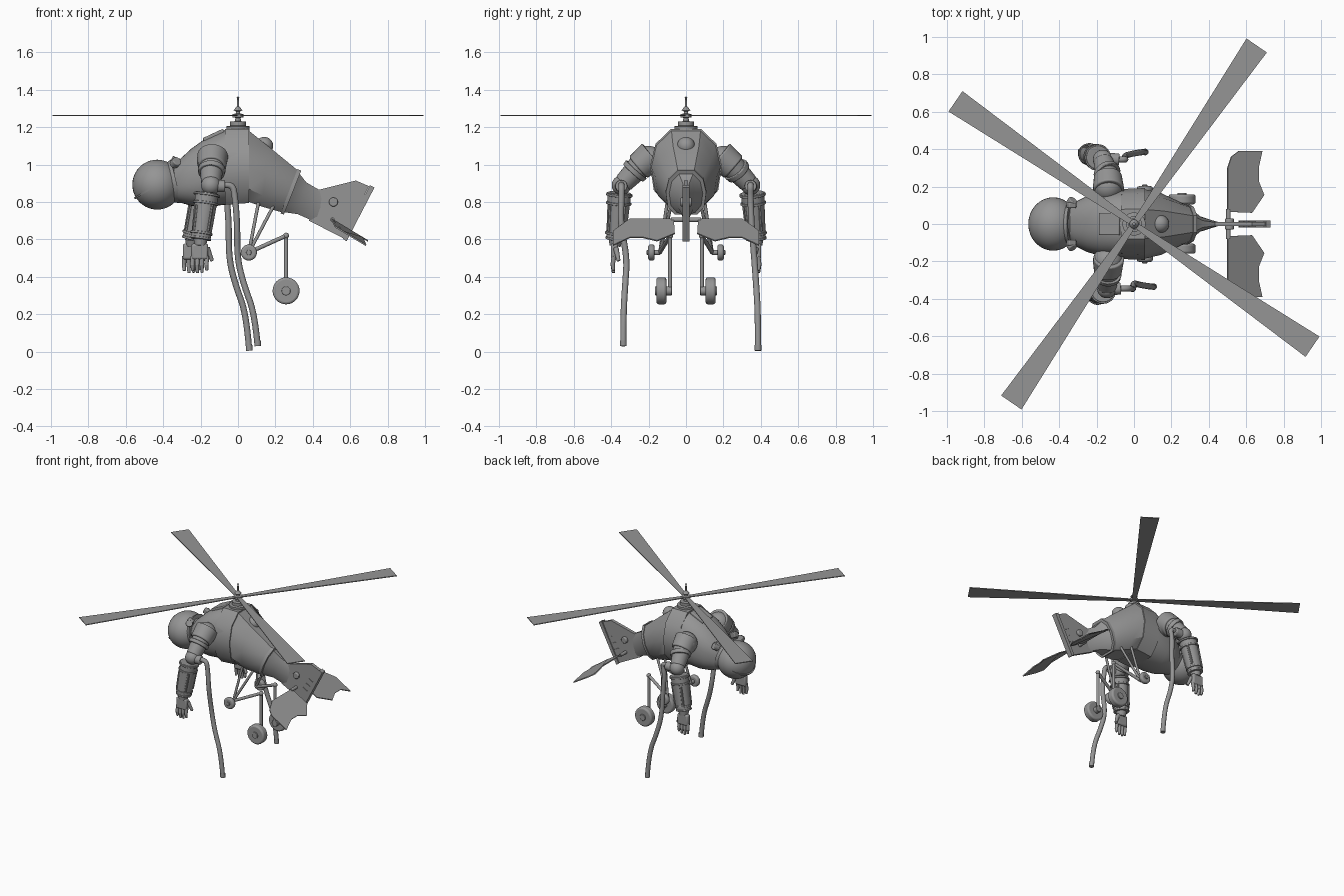
import bpy, bmesh, math
from mathutils import Vector, Matrix

old = bpy.data.objects.get("Cube")
if old:
    bpy.data.objects.remove(old, do_unlink=True)

grey = bpy.data.materials.new("plain grey")
grey.use_nodes = True
grey.diffuse_color = (0.3, 0.3, 0.3, 1)
grey.node_tree.nodes["Principled BSDF"].inputs["Base Color"].default_value = (0.3, 0.3, 0.3, 1)


def finish(name, bm, smooth=35, bevel=0):
    """Turn a bmesh into a shaded object."""
    bmesh.ops.recalc_face_normals(bm, faces=bm.faces)
    me = bpy.data.meshes.new(name)
    bm.to_mesh(me)
    bm.free()
    me.materials.append(grey)
    ob = bpy.data.objects.new(name, me)
    bpy.context.collection.objects.link(ob)
    if bevel:
        mod = ob.modifiers.new("bevel", "BEVEL")
        mod.width, mod.segments = bevel, 3
    if smooth:
        bpy.ops.object.select_all(action='DESELECT')
        ob.select_set(True)
        bpy.context.view_layer.objects.active = ob
        bpy.ops.object.shade_smooth_by_angle(angle=math.radians(smooth))
    return ob


def rod(name, p, q, r1, r2=None, segs=24, bevel=0):
    p, q = Vector(p), Vector(q)
    d = q - p
    m = Matrix.Translation((p + q) / 2) @ d.to_track_quat('Z', 'Y').to_matrix().to_4x4()
    bm = bmesh.new()
    bmesh.ops.create_cone(bm, cap_ends=True, segments=segs, radius1=r1,
                          radius2=r1 if r2 is None else r2, depth=d.length, matrix=m)
    return finish(name, bm, bevel=bevel)


def ball(name, c, r, scale=(1, 1, 1)):
    bm = bmesh.new()
    bmesh.ops.create_uvsphere(bm, u_segments=32, v_segments=20, radius=r,
                              matrix=Matrix.Translation(c) @ Matrix.Diagonal((*scale, 1)))
    return finish(name, bm)


def box(name, c, size, tilt=0, bevel=0.006):
    bm = bmesh.new()
    m = Matrix.Translation(c) @ Matrix.Rotation(tilt, 4, 'Y') @ Matrix.Diagonal((*size, 1))
    bmesh.ops.create_cube(bm, size=1, matrix=m)
    return finish(name, bm, bevel=bevel)


def plate(name, outline, offset):
    """Prism: flat outline extruded from -offset to +offset."""
    bm = bmesh.new()
    off = Vector(offset)
    f = bm.faces.new([bm.verts.new(Vector(p) - off) for p in outline])
    ext = bmesh.ops.extrude_face_region(bm, geom=[f])
    bmesh.ops.translate(bm, vec=off * 2, verts=[v for v in ext["geom"] if isinstance(v, bmesh.types.BMVert)])
    return finish(name, bm, smooth=0)


def loft(name, stations, section, smooth=35):
    """Stations: top x, top z, bottom x, bottom z, half width."""
    bm = bmesh.new()
    rings = []
    for xt, zt, xb, zb, w in stations:
        rings.append([bm.verts.new((xb + (xt - xb) * v, u * w, zb + (zt - zb) * v)) for u, v in section])
    n = len(section)
    for a, b in zip(rings, rings[1:]):
        for i in range(n):
            bm.faces.new((a[i], a[(i + 1) % n], b[(i + 1) % n], b[i]))
    bm.faces.new(rings[0])
    bm.faces.new(rings[-1])
    return finish(name, bm, smooth)


def lathe(name, x, y, profile, segs=24):
    bm = bmesh.new()
    verts = [bm.verts.new((x + r, y, z)) for r, z in profile]
    edges = [bm.edges.new(e) for e in zip(verts, verts[1:])]
    bmesh.ops.spin(bm, geom=verts + edges, cent=(x, y, 0), axis=(0, 0, 1), angle=math.tau, steps=segs, use_merge=True)
    bmesh.ops.remove_doubles(bm, verts=bm.verts, dist=0.0005)
    return finish(name, bm)


def hose(name, points, r):
    cu = bpy.data.curves.new(name, 'CURVE')
    cu.dimensions = '3D'
    cu.bevel_depth, cu.bevel_resolution, cu.use_fill_caps = r, 4, True
    sp = cu.splines.new('NURBS')
    sp.points.add(len(points) - 1)
    for pt, co in zip(sp.points, points):
        pt.co = (*co, 1)
    sp.use_endpoint_u, sp.order_u, sp.resolution_u = True, 3, 8
    cu.materials.append(grey)
    ob = bpy.data.objects.new(name, cu)
    bpy.context.collection.objects.link(ob)


# Cross sections: rounded barrel, and an octagon narrowing downwards
barrel = []
for i in range(40):
    c, s = math.cos(math.tau * i / 40), math.sin(math.tau * i / 40)
    barrel.append((math.copysign(abs(c) ** 0.85, c), 0.5 + 0.5 * math.copysign(abs(s) ** 0.85, s)))
octagon = [(0.42, 1), (0.85, 0.8), (1, 0.5), (0.9, 0.18), (0.55, 0)]
octagon += [(-u, v) for u, v in reversed(octagon)]

# Fuselage
loft("front_body", [(-.36, .97, -.36, .84, .07), (-.32, 1.02, -.32, .80, .115), (-.25, 1.085, -.25, .78, .15),
                    (-.18, 1.135, -.18, .775, .17), (-.07, 1.185, -.07, .785, .18), (.06, 1.185, .06, .8, .18)], barrel)
loft("middle_band", [(-.07, 1.19, -.07, .785, .187), (.06, 1.19, .06, .795, .192)], octagon)
loft("rear_body", [(.06, 1.18, .06, .8, .185), (.16, 1.1, .13, .775, .165), (.325, .965, .235, .745, .102)], octagon)
loft("rear_ring", [(.318, .976, .228, .74, .11), (.338, .968, .245, .732, .108)], octagon)
loft("tail_cone", [(.33, .95, .25, .745, .09), (.365, .905, .32, .735, .045), (.46, .85, .42, .69, .012)], octagon)
ball("roof_dome", (.14, 0, 1.1), .048)
box("roof_hatch", (-.13, 0, 1.155), (.12, .12, .025), math.radians(-25))

# Tail fin, rudder and stabilisers
plate("tail_fin", [(.41, 0, .86), (.63, 0, .915), (.70, 0, .885), (.565, 0, .605), (.38, 0, .7)], (0, .012, 0))
plate("rudder_edge", [(.705, 0, .89), (.73, 0, .878), (.58, 0, .59), (.56, 0, .605)], (0, .019, 0))
rod("fin_knob", (.51, -.03, .8), (.51, .03, .8), .024, bevel=.006)
rod("stabiliser_rod", (.505, -.08, .705), (.505, .08, .705), .012)
for s, side in ((1, "left"), (-1, "right")):
    outline = [(.5, .065), (.5, .3), (.52, .36), (.56, .39), (.685, .39), (.665, .3), (.665, .23), (.695, .155), (.63, .06)]
    plate(side + "_stabiliser", [(x, s * y, .715 - .6 * (x - .49) - .03 * (y > .35)) for x, y in outline], (.002, 0, .003))
    for i in range(3):
        box(side + "_fin_rib", (.58 + .025 * i, s * .013, .71 + .04 * i), (.04, .006, .005), .5, 0)

# Rotor mast and blades
lathe("rotor_mast", 0, 0, [(0, 1.17), (.062, 1.17), (.062, 1.205), (.042, 1.208), (.042, 1.23), (.016, 1.232),
                           (.014, 1.25), (.03, 1.253), (.03, 1.27), (.012, 1.273), (.012, 1.285), (.024, 1.29),
                           (.012, 1.305), (.006, 1.31), (.005, 1.355), (.008, 1.36), (0, 1.365)])
for k in range(4):
    turn = Matrix.Rotation(math.radians(55.5 + 90 * k), 3, 'Z')
    plate("rotor_blade", [turn @ Vector(p) for p in ((0, -.014, 1.262), (1.158, -.066, 1.262),
                                                     (1.158, .066, 1.262), (0, .014, 1.262))], (0, 0, .003))

# Helmet with visor rim and neck collar
ball("helmet", (-.432, 0, .893), .136, (.98, 1.05, .98))
rim = Vector((-.53, 0, .85)).normalized()
mid = Vector((-.435, 0, .893))
rod("visor_rim", mid - rim * .005, mid + rim * .005, .14, segs=48)
rod("neck_collar", (-.37, 0, .9), (-.33, 0, .91), .105, .12, 32)

for s, side in ((1, "left"), (-1, "right")):
    dx = -.045 if s > 0 else 0

    def at(x, y, z, k=0):
        return (x + dx * k, s * y, z)

    rod(side + "_collar_clamp", at(-.345, .1, 1.0), at(-.325, .13, 1.02), .025, bevel=.005)
    box(side + "_clamp_latch", at(-.335, .1, 1.02), (.045, .03, .04), .4)
    # Arm
    ball(side + "_shoulder", at(-.14, .2, 1.02), .08)
    rod(side + "_shoulder_sleeve", at(-.135, .18, 1.05), at(-.14, .255, .985), .083, .075, 28, .008)
    rod(side + "_upper_arm", at(-.14, .24, 1.0), at(-.145, .335, .9, .4), .066, .052, 28, .006)
    rod(side + "_upper_arm_band", at(-.14, .265, .975), at(-.142, .283, .955, .2), .074, .071, 28, .004)
    ball(side + "_elbow", at(-.145, .345, .89, .5), .052)
    rod(side + "_elbow_joint", at(-.15, .35, .885, .5), at(-.07, .345, .885, .2), .032, bevel=.006)
    top, low = Vector(at(-.165, .355, .85, .6)), Vector(at(-.2, .375, .6, 1))
    rod(side + "_forearm", top, low, .063, .052, 28, .005)
    for t, r in ((.02, .071), (.2, .068), (.84, .06), (.95, .056)):
        a = top.lerp(low, t)
        rod(side + "_forearm_band", a, a + (low - top) * .05, r, segs=28, bevel=.003)
    for ang in (0.6, 2.2, 3.8, 5.4):
        d = Vector((math.cos(ang), math.sin(ang), 0)) * .058
        rod(side + "_forearm_rib", top.lerp(low, .26) + d, top.lerp(low, .82) + d * .93, .009, segs=8)
    # Hand
    rod(side + "_wrist", low, at(-.202, .38, .565, 1), .038, .03)
    box(side + "_palm", at(-.205, .383, .535, 1), (.09, .038, .085), bevel=.012)
    for i in range(4):
        x = -.242 + .025 * i
        tip = .415 + .012 * abs(i - 1.4)
        rod(side + "_finger", at(x, .385, .51, 1), at(x - .002, .392, .465, 1), .013, .012, 12)
        rod(side + "_fingertip", at(x - .002, .392, .468, 1), at(x, .388, tip, 1), .012, .008, 12, .003)
    rod(side + "_thumb", at(-.165, .375, .555, 1), at(-.138, .36, .485, 1), .015, .01, 12, .004)

    # Hanging hose
    hx, hy, end = (-.045, .385, 0.005) if s > 0 else (0, .335, .03)
    path = [(-.1, .345, .885), (-.03, .345, .905), (-.015, .345, .82), (-.004, .35, .68), (-.004, hy - .02, .5),
            (.03, hy - .01, .36), (.09, hy, .2), (.105, hy, end)]
    hose(side + "_hose", [(x + hx * min(1, i / 2) * (1 if i > 1 else .3), s * y, z)
                          for i, (x, y, z) in enumerate(path)], .0165)
    rod(side + "_hose_end", (.105 + hx, s * hy, end + .03), (.105 + hx, s * hy, end), .018, segs=16)

    # Landing gear
    axle, knee = at(.058, .14, .53), at(.257, .085, .62)
    rod(side + "_front_strut", axle, at(.11, .1, .8), .009, segs=12)
    rod(side + "_rear_strut", axle, at(.19, .08, .78), .009, segs=12)
    rod(side + "_link_strut", axle, knee, .011, segs=12)
    rod(side + "_leg", knee, at(.257, .085, .325), .011, segs=12)
    ball(side + "_knee", knee, .016)
    for label, x, z, y0, y1, r in (("small", .058, .53, .168, .202, .043), ("large", .257, .325, .105, .158, .072)):
        rod(f"{side}_{label}_wheel", at(x, y0, z), at(x, y1, z), r, segs=32, bevel=.012)
        rod(f"{side}_{label}_hub", at(x, y0 - .03, z), at(x, y1 + .008, z), r * .33, segs=20, bevel=.003)
